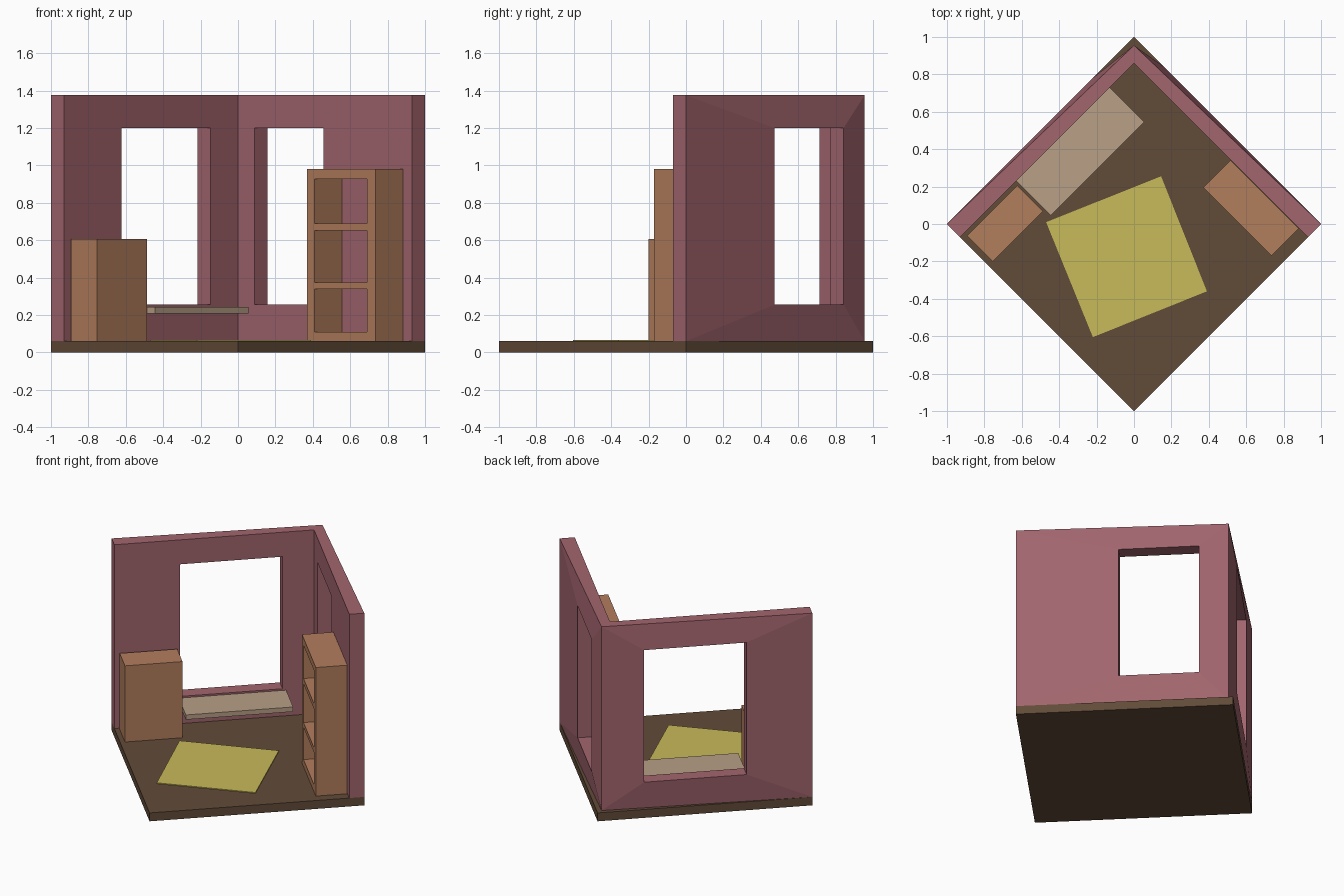
import bpy, bmesh
from mathutils import Vector

if "Cube" in bpy.data.objects:
    bpy.data.objects.remove(bpy.data.objects["Cube"])

FLOOR, TOP = 0.06, 1.375


def material(name, rgb):
    m = bpy.data.materials.new(name)
    m.diffuse_color = (*rgb, 1)
    m.use_nodes = True
    m.node_tree.nodes["Principled BSDF"].inputs["Base Color"].default_value = m.diffuse_color
    return m


wall_mat = material("plum_wall", (0.36, 0.13, 0.155))
floor_mat = material("dark_floor", (0.12, 0.07, 0.04))
rug_mat = material("yellow_rug", (0.58, 0.49, 0.10))
wood_mat = material("warm_wood", (0.45, 0.21, 0.11))
bench_mat = material("pale_wood", (0.48, 0.35, 0.24))


def finish(name, bm, mat, recalc=True):
    bmesh.ops.remove_doubles(bm, verts=bm.verts, dist=1e-4)
    if recalc:
        bmesh.ops.recalc_face_normals(bm, faces=bm.faces)
    mesh = bpy.data.meshes.new(name)
    bm.to_mesh(mesh)
    bm.free()
    mesh.materials.append(mat)
    obj = bpy.data.objects.new(name, mesh)
    bpy.context.collection.objects.link(obj)
    return obj


def quad(bm, pts):
    return bm.faces.new([bm.verts.new(p) for p in pts])


def slab(name, outline, z0, z1, mat):
    """Upright prism over a plan outline."""
    bm = bmesh.new()
    n = len(outline)
    low = [bm.verts.new((x, y, z0)) for x, y in outline]
    high = [bm.verts.new((x, y, z1)) for x, y in outline]
    bm.faces.new(low[::-1])
    bm.faces.new(high)
    for i in range(n):
        j = (i + 1) % n
        bm.faces.new((low[i], low[j], high[j], high[i]))
    return finish(name, bm, mat)


# Floor, rug, window bench and low cabinet
slab("floor", [(-1, 0), (0, -1), (1, 0), (0, 1)], 0, FLOOR, floor_mat)
slab("rug", [(-0.47, 0.01), (-0.22, -0.605), (0.39, -0.36), (0.145, 0.255)],
     FLOOR, 0.066, rug_mat)
slab("window_bench", [(-0.63, 0.23), (-0.445, 0.045), (0.055, 0.545), (-0.13, 0.73)],
     0.209, 0.243, bench_mat)
slab("low_cabinet", [(-0.893, -0.062), (-0.755, -0.2), (-0.487, 0.068), (-0.625, 0.206)],
     FLOOR, 0.605, wood_mat)


# Two mitred walls, each a frame of four panels around its window
def frame(pts, z0, z1):
    (ax, ay), (bx, by) = pts
    return [(ax, ay, z0), (bx, by, z0), (bx, by, z1), (ax, ay, z1)]


bm = bmesh.new()
for s, w0, w1 in ((-1, 0.147, 0.624), (1, 0.087, 0.457)):
    sill, head = 0.255, 1.2
    t = 0.07
    out_rim = frame([(0, 0.955), (s, 0)], FLOOR, TOP)
    in_rim = frame([(0, 0.86), (s * 0.93, -0.07)], FLOOR, TOP)
    out_hole = frame([(s * (w0 + t), 1 - w0 - t), (s * (w1 + t), 1 - w1 - t)], sill, head)
    in_hole = frame([(s * w0, 0.86 - w0), (s * w1, 0.86 - w1)], sill, head)
    for i in range(4):
        j = (i + 1) % 4
        quad(bm, (out_rim[i], out_rim[j], out_hole[j], out_hole[i]))
        quad(bm, (in_rim[i], in_rim[j], in_hole[j], in_hole[i]))
        quad(bm, (out_hole[i], out_hole[j], in_hole[j], in_hole[i]))
        if i != 3:  # the corner edge is shared by both walls
            quad(bm, (out_rim[i], out_rim[j], in_rim[j], in_rim[i]))
finish("walls", bm, wall_mat)

# Open-backed bookshelf: front grid with three openings, thickened to depth
cols = [0.37, 0.41, 0.69, 0.735]
rows = [FLOOR, 0.11, 0.34, 0.375, 0.652, 0.69, 0.927, 0.98]
bm = bmesh.new()
for c in range(3):
    for r in range(7):
        if c == 1 and r % 2 == 1:
            continue
        a, b, z0, z1 = cols[c], cols[c + 1], rows[r], rows[r + 1]
        quad(bm, [(x, 0.565 - x, z) for x, z in ((a, z0), (b, z0), (b, z1), (a, z1))])
shelf = finish("bookshelf", bm, wood_mat, recalc=False)
mod = shelf.modifiers.new("depth", 'SOLIDIFY')
mod.thickness = 0.207
mod.offset = -1
